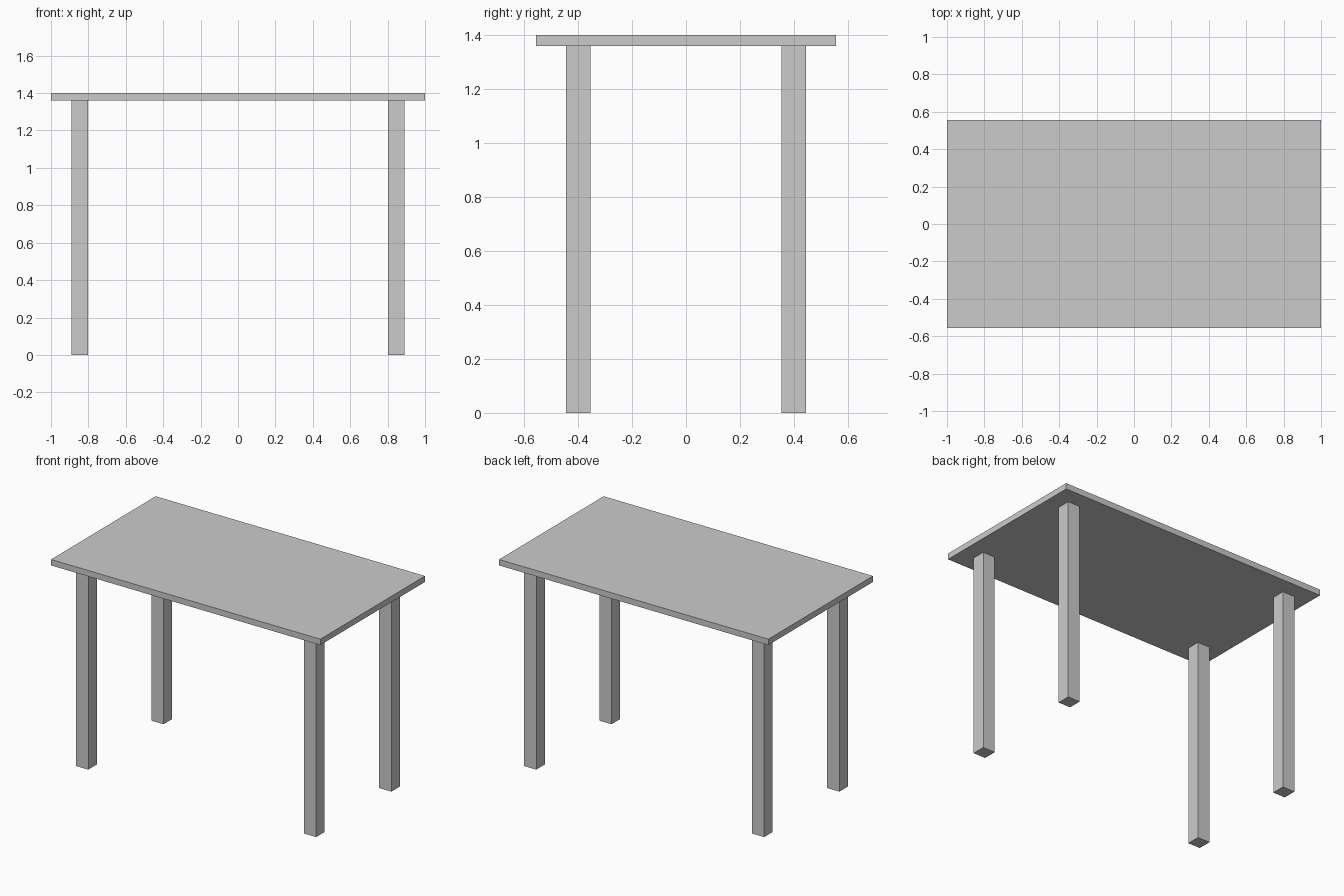
import bpy

if "Cube" in bpy.data.objects:
    bpy.data.objects.remove(bpy.data.objects["Cube"])


def box(name, center, size):
    bpy.ops.mesh.primitive_cube_add(size=1, location=center)
    obj = bpy.context.object
    obj.name = name
    obj.scale = size
    bpy.ops.object.transform_apply(location=False, rotation=False, scale=True)
    return obj


HEIGHT, THICKNESS, LEG = 1.40, 0.04, 0.09
leg_height = HEIGHT - THICKNESS

# Table top
box("table_top", (0, 0, HEIGHT - THICKNESS / 2), (2.0, 1.11, THICKNESS))

# Four square legs, inset from the corners
for x_name, x in (("left", -0.846), ("right", 0.846)):
    for y_name, y in (("front", -0.399), ("back", 0.399)):
        box(f"{y_name}_{x_name}_leg", (x, y, leg_height / 2), (LEG, LEG, leg_height))
